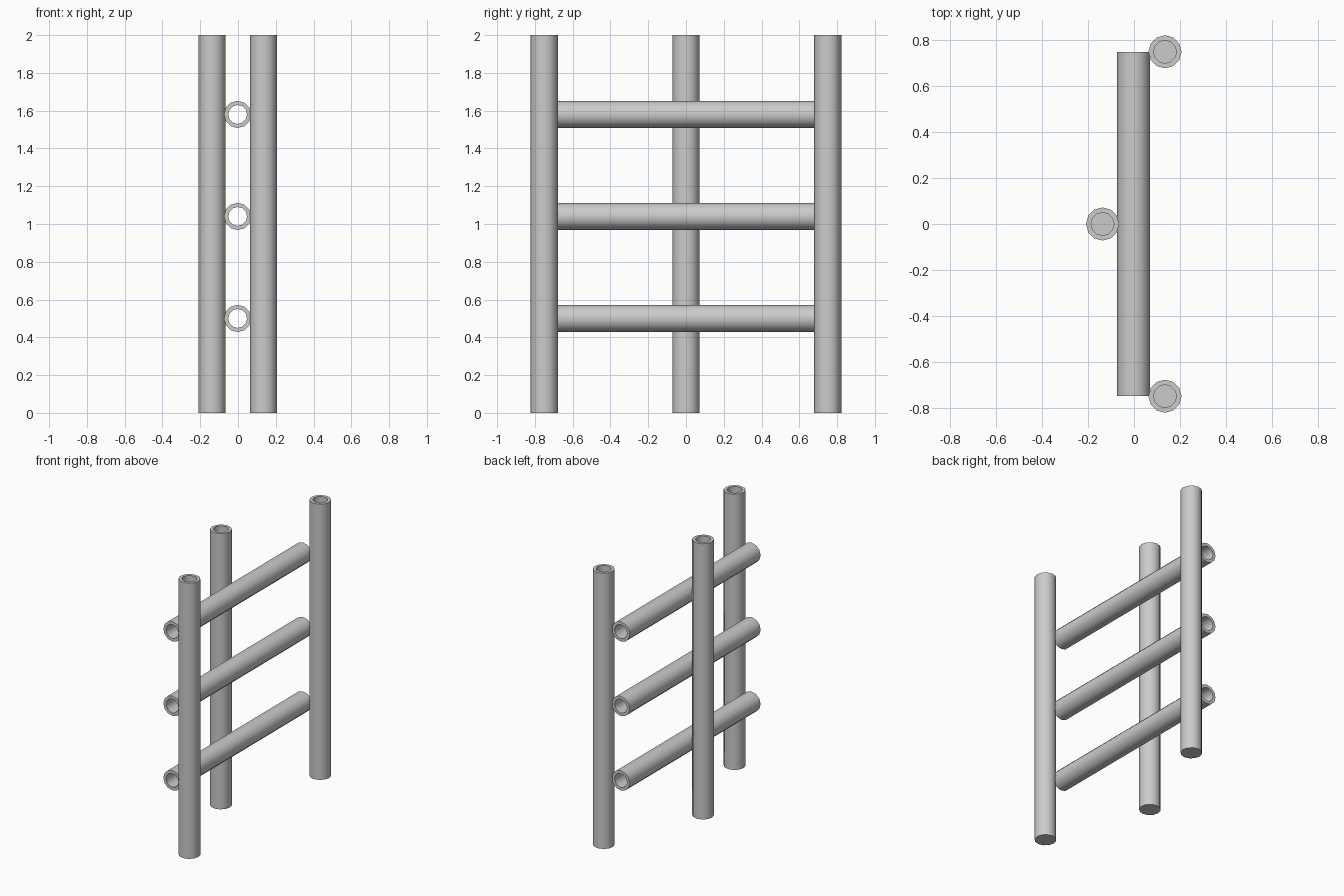
import bpy, bmesh, math
from mathutils import Matrix

if "Cube" in bpy.data.objects:
    bpy.data.objects.remove(bpy.data.objects["Cube"])

SIDES, R_OUT, R_IN = 12, 0.072, 0.05

grey = bpy.data.materials.new("pipe grey")
grey.diffuse_color = (0.6, 0.6, 0.6, 1)
grey.use_nodes = True
grey.node_tree.nodes["Principled BSDF"].inputs["Base Color"].default_value = grey.diffuse_color


def pipe(name, length, matrix, closed_bottom):
    """Hollow tube along local z, starting at z = 0."""
    bm = bmesh.new()

    def ring(r, z):
        return [bm.verts.new((r * math.cos(2 * math.pi * i / SIDES),
                              r * math.sin(2 * math.pi * i / SIDES), z))
                for i in range(SIDES)]

    loops = [ring(R_OUT, 0), ring(R_OUT, length), ring(R_IN, length), ring(R_IN, 0.004 if closed_bottom else 0)]
    pairs = list(zip(loops, loops[1:]))
    if closed_bottom:
        bm.faces.new(loops[0][::-1])   # underside
        bm.faces.new(loops[3])         # floor inside the pipe
    else:
        pairs.append((loops[3], loops[0]))
    for a, b in pairs:
        for i in range(SIDES):
            j = (i + 1) % SIDES
            bm.faces.new((a[i], a[j], b[j], b[i]))
    bmesh.ops.recalc_face_normals(bm, faces=bm.faces)
    bm.transform(matrix)
    me = bpy.data.meshes.new(name)
    bm.to_mesh(me)
    bm.free()
    me.materials.append(grey)
    ob = bpy.data.objects.new(name, me)
    bpy.context.collection.objects.link(ob)
    bpy.context.view_layer.objects.active = ob
    ob.select_set(True)
    bpy.ops.object.shade_smooth_by_angle(angle=math.radians(40))
    ob.select_set(False)


# Upright posts: two on the right side, one in the middle of the left side
for name, x, y in (("front_post", 0.135, -0.75), ("back_post", 0.135, 0.75),
                   ("middle_post", -0.137, 0)):
    pipe(name, 2, Matrix.Translation((x, y, 0)), True)

# Horizontal rails, open at both ends
for i, z in enumerate((0.50, 1.04, 1.58)):
    pipe(f"rail_{i + 1}", 1.5,
         Matrix.Translation((-0.002, 0.75, z)) @ Matrix.Rotation(math.pi / 2, 4, 'X'), False)
